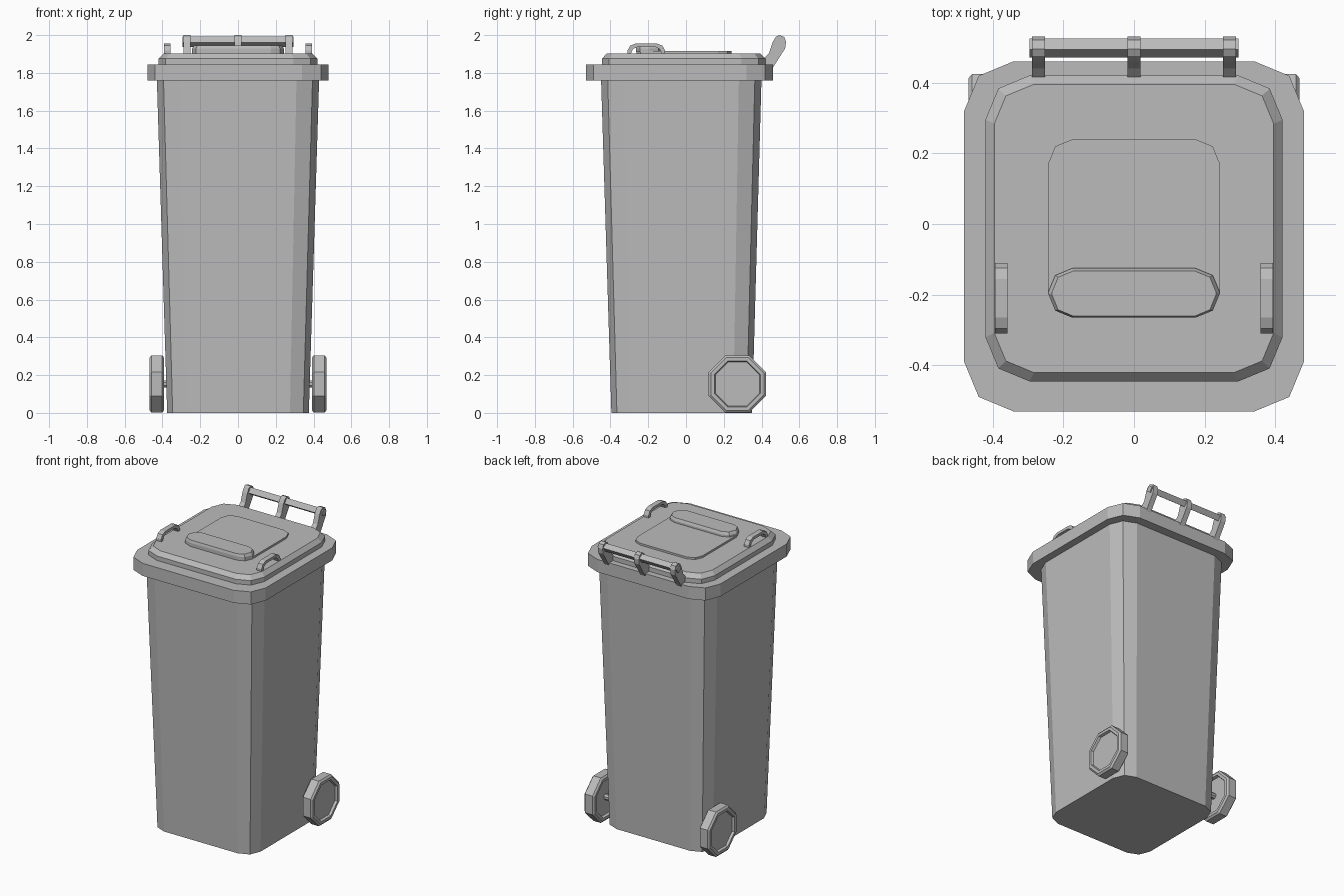
import bpy, bmesh
from math import sin, cos, pi

cube = bpy.data.objects.get("Cube")
if cube:
    bpy.data.objects.remove(cube, do_unlink=True)

grey = bpy.data.materials.new("grey_plastic")
grey.use_nodes = True
grey.diffuse_color = (0.5, 0.5, 0.5, 1)
grey.node_tree.nodes["Principled BSDF"].inputs["Base Color"].default_value = (0.5, 0.5, 0.5, 1)


def loft(name, rings):
    """Skin equal-length rings of points and cap both ends."""
    bm = bmesh.new()
    loops = [[bm.verts.new(p) for p in ring] for ring in rings]
    n = len(loops[0])
    for a, b in zip(loops, loops[1:]):
        for i in range(n):
            j = (i + 1) % n
            bm.faces.new((a[i], a[j], b[j], b[i]))
    bm.faces.new(loops[0][::-1])
    bm.faces.new(loops[-1])
    bmesh.ops.recalc_face_normals(bm, faces=bm.faces)
    mesh = bpy.data.meshes.new(name)
    bm.to_mesh(mesh)
    bm.free()
    mesh.materials.append(grey)
    obj = bpy.data.objects.new(name, mesh)
    bpy.context.collection.objects.link(obj)
    return obj


def rounded(hw, y0, y1, r, z):
    """Rectangle ring with two-segment rounded corners."""
    corners = [(hw - r, y1 - r), (r - hw, y1 - r), (r - hw, y0 + r), (hw - r, y0 + r)]
    return [(cx + r * cos(a), cy + r * sin(a), z)
            for k, (cx, cy) in enumerate(corners)
            for a in ((k + s / 2) * pi / 2 for s in range(3))]


def polygon(x, cy, cz, r, n, turn=0.0):
    return [(x, cy + r * cos(2 * pi * i / n + turn), cz + r * sin(2 * pi * i / n + turn))
            for i in range(n)]


def extrude_x(name, outline, x, width):
    return loft(name, [[(x + s * width / 2, y, z) for y, z in outline] for s in (-1, 1)])


# Tapered bin, rim and lid
loft("bin_body", [rounded(0.375, -0.395, 0.35, 0.1, 0),
                  rounded(0.43, -0.45, 0.4, 0.12, 1.78)])
loft("rim", [rounded(0.48, -0.53, 0.46, 0.14, z) for z in (1.76, 1.845)])
loft("lid", [rounded(0.42, -0.445, 0.42, 0.125, 1.84),
             rounded(0.42, -0.445, 0.42, 0.125, 1.875),
             rounded(0.395, -0.42, 0.395, 0.112, 1.902)])
loft("lid_panel", [rounded(0.243, -0.262, 0.24, 0.07, z) for z in (1.895, 1.915)])
loft("lid_grip", [rounded(0.243, -0.265, -0.125, 0.069, 1.91),
                  rounded(0.243, -0.265, -0.125, 0.069, 1.928),
                  rounded(0.232, -0.26, -0.133, 0.06, 1.945)])

# Arched side handles on the lid
outer = [(-0.31, 1.895), (-0.31, 1.918), (-0.295, 1.944), (-0.265, 1.956),
         (-0.155, 1.956), (-0.125, 1.944), (-0.11, 1.918), (-0.11, 1.895)]
inner = [(-0.21 + (y + 0.21) * 0.83, z if z < 1.9 else z - 0.018) for y, z in outer]
for side, x in (("left", 0.375), ("right", -0.375)):
    extrude_x(side + "_lid_handle", outer + inner[::-1], x, 0.036)

# Rear handle bar and brackets
bracket = [(0.41, 1.84), (0.41, 1.875), (0.44, 1.905), (0.46, 1.965), (0.475, 1.99),
           (0.495, 2.0), (0.52, 1.99), (0.53, 1.965), (0.525, 1.93), (0.455, 1.82)]
for side, x in (("right", -0.27), ("middle", 0), ("left", 0.27)):
    extrude_x(side + "_handle_bracket", bracket, x, 0.036)
loft("handle_bar", [polygon(x, 0.498, 1.965, 0.027, 4, 0.15) for x in (-0.295, 0.295)])

# Octagonal wheels with recessed hubs, and the axle
profile = [(0.41, 0.117), (0.392, 0.122), (0.392, 0.14), (0.402, 0.152),
           (0.458, 0.152), (0.468, 0.14), (0.468, 0.122), (0.452, 0.117)]
for side, s in (("left", 1), ("right", -1)):
    loft(side + "_wheel", [polygon(s * x, 0.272, 0.153, r / cos(pi / 8), 8, pi / 8)
                           for x, r in profile])
loft("axle", [polygon(x, 0.272, 0.153, 0.02, 8, pi / 8) for x in (-0.415, 0.415)])
